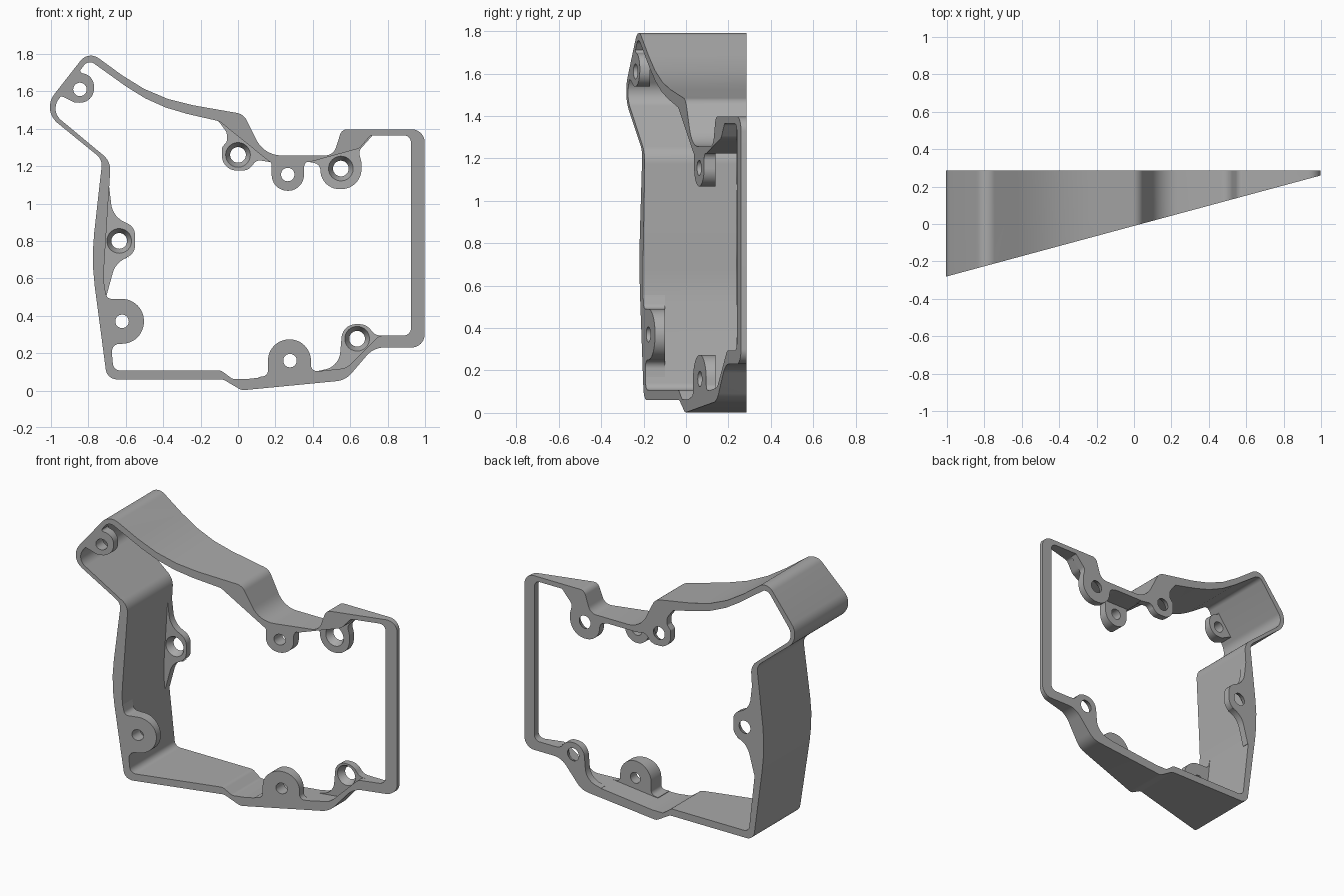
import bpy
import bmesh
import math
from mathutils import Vector

cube = bpy.data.objects.get("Cube")
if cube:
    bpy.data.objects.remove(cube, do_unlink=True)

BACK = 0.285          # flat rear plane
FLANGE_FRONT = 0.238  # front face of the thin rear mounts

grey = bpy.data.materials.new("plain grey")
grey.use_nodes = True
grey_colour = (0.4, 0.4, 0.4, 1)
grey.diffuse_color = grey_colour
grey.node_tree.nodes["Principled BSDF"].inputs["Base Color"].default_value = grey_colour


def slanted_front(x):
    """Depth of the sloping front plane at a given x."""
    return 0.27 * x - 0.01


def flat(depth):
    return lambda x: depth


def rounded(corners):
    """Turn (x, z, fillet radius) corners into a closed smooth outline."""
    outline = []
    count = len(corners)
    for i, (x, z, radius) in enumerate(corners):
        point = Vector((x, z))
        before = Vector(corners[i - 1][:2]) - point
        after = Vector(corners[(i + 1) % count][:2]) - point
        half = before.angle(after) / 2
        if radius == 0 or half > math.pi / 2 - 0.01:
            outline.append(point)
            continue
        # keep the fillet inside its neighbouring edges
        reach = min(radius / math.tan(half), 0.75 * min(before.length, after.length))
        radius = reach * math.tan(half)
        u, v = before.normalized(), after.normalized()
        centre = point + (u + v).normalized() * radius / math.sin(half)
        start = (point + u * reach - centre).normalized()
        end = (point + v * reach - centre).normalized()
        steps = max(3, int((math.pi - 2 * half) / 0.13))
        for s in range(steps + 1):
            outline.append(centre + start.slerp(end, s / steps) * radius)
    return outline


def circle(centre, radius, sides=40):
    turns = [math.tau * i / sides for i in range(sides)]
    return [Vector((centre[0] + radius * math.cos(a),
                    centre[1] + radius * math.sin(a))) for a in turns]


def solid(name, loops, front, back):
    """Plate between two depth functions; loops are (front outline, back outline)."""
    bm = bmesh.new()
    caps = ([], [])
    for pair in loops:
        rings = []
        for outline, depth, cap in zip(pair, (front, back), caps):
            ring = [bm.verts.new((p.x, depth(p.x), p.y)) for p in outline]
            cap += [bm.edges.new((ring[i - 1], ring[i])) for i in range(len(ring))]
            rings.append(ring)
        near, far = rings
        for i in range(len(near)):
            bm.faces.new((near[i - 1], near[i], far[i], far[i - 1]))
    for cap in caps:
        bmesh.ops.triangle_fill(bm, edges=cap, use_beauty=True, normal=(0, -1, 0))
    bmesh.ops.recalc_face_normals(bm, faces=bm.faces[:])
    mesh = bpy.data.meshes.new(name)
    bm.to_mesh(mesh)
    bm.free()
    mesh.materials.append(grey)
    obj = bpy.data.objects.new(name, mesh)
    bpy.context.collection.objects.link(obj)
    bpy.ops.object.select_all(action="DESELECT")
    obj.select_set(True)
    bpy.context.view_layer.objects.active = obj
    bpy.ops.object.shade_smooth_by_angle(angle=math.radians(30))
    return obj


def front_mount(name, centre, back, corners):
    """Thick lug flush with the sloping front, with a plain hole."""
    outline, hole = rounded(corners), circle(centre, 0.036)
    solid(name, [(outline, outline), (hole, hole)], slanted_front, flat(back))


def rear_mount(name, centre, corners):
    """Thin lug flush with the rear, with a countersunk hole."""
    outline = rounded(corners)
    hole = (circle(centre, 0.066), circle(centre, 0.042))
    solid(name, [(outline, outline), hole], flat(FLANGE_FRONT), flat(BACK))


# Wedge-shaped frame wall
outer = rounded([
    (-.8, 1.817, .07), (-.45, 1.562, .9), (.03, 1.478, .07), (.14, 1.257, .15),
    (.51, 1.257, .06), (.555, 1.397, .04), (.998, 1.397, .07), (.998, .23, .07),
    (.725, .23, .12), (.575, .055, .12), (.02, .001, .05), (-.08, .06, .05),
    (-.7, .06, .06), (-.785, .7, 1.2), (-.725, 1.235, .07), (-1.049, 1.499, .11)])
inner = rounded([
    (-.8, 1.77, .04), (-.45, 1.52, .9), (-.1, 1.44, .05), (.17, 1.222, .03),
    (.385, 1.222, .03), (.65, 1.295, .05), (.71, 1.365, .03), (.925, 1.365, .04),
    (.925, .294, .04), (.755, .294, .05), (.58, .12, .08), (.05, .062, .03),
    (-.03, .062, .03), (-.09, .107, .04), (-.665, .107, .04), (-.72, .6, .9),
    (-.68, 1.225, .1), (-1.005, 1.495, .08)])
solid("frame_wall", [(outer, outer), (inner, inner)], slanted_front, flat(BACK))

# Lugs on the sloping front
front_mount("upper_corner_mount", (-.845, 1.61), -.17, [
    (-.825, 1.757, 0), (-.85, 1.7, .015), (-.77, 1.685, .07), (-.77, 1.535, .075),
    (-.875, 1.54, .02), (-.955, 1.58, .03), (-.983, 1.545, 0)])
front_mount("lower_side_mount", (-.62, .37), -.1, [
    (-.715, .56, 0), (-.7, .49, .03), (-.503, .49, .118), (-.503, .25, .118),
    (-.675, .25, .04), (-.672, .17, 0), (-.69, .17, 0)])
front_mount("bottom_mount", (.278, .16), .14, [
    (.11, .055, 0), (.11, .072, 0), (.16, .08, .03), (.16, .274, .115),
    (.39, .274, .115), (.39, .105, .03), (.45, .105, 0), (.45, .07, 0)])
front_mount("top_middle_mount", (.266, 1.155), .14, [
    (.14, 1.255, 0), (.18, 1.215, .03), (.18, 1.068, .085),
    (.353, 1.068, .085), (.353, 1.215, .04), (.4, 1.24, 0)])

# Lugs on the flat rear
rear_mount("top_inner_mount", (0, 1.26), [
    (-.13, 1.46, 0), (-.1, 1.435, 0), (-.06, 1.38, .03), (-.06, 1.33, .02),
    (-.086, 1.3, .02), (-.086, 1.176, .08), (.07, 1.176, .08), (.09, 1.235, .04),
    (.18, 1.22, 0), (.18, 1.245, 0), (-.08, 1.45, 0)])
rear_mount("top_outer_mount", (.55, 1.187), [
    (.36, 1.24, 0), (.38, 1.222, 0), (.44, 1.21, .04), (.442, 1.077, .107),
    (.66, 1.077, .107), (.66, 1.22, .05), (.645, 1.28, .04), (.72, 1.365, 0),
    (.7, 1.38, 0), (.65, 1.32, 0), (.5, 1.256, 0)])
rear_mount("side_mount", (-.635, .8), [
    (-.69, 1.1, 0), (-.67, .93, .12), (-.55, .875, .07), (-.55, .72, .07),
    (-.65, .7, .12), (-.705, .5, 0), (-.73, .5, 0), (-.74, .7, 0), (-.71, 1.1, 0)])
rear_mount("lower_outer_mount", (.637, .277), [
    (.43, .08, 0), (.43, .105, 0), (.54, .13, .1), (.56, .355, .077),
    (.69, .355, .077), (.73, .295, .06), (.8, .294, 0), (.8, .26, 0),
    (.73, .25, 0), (.58, .09, 0)])
